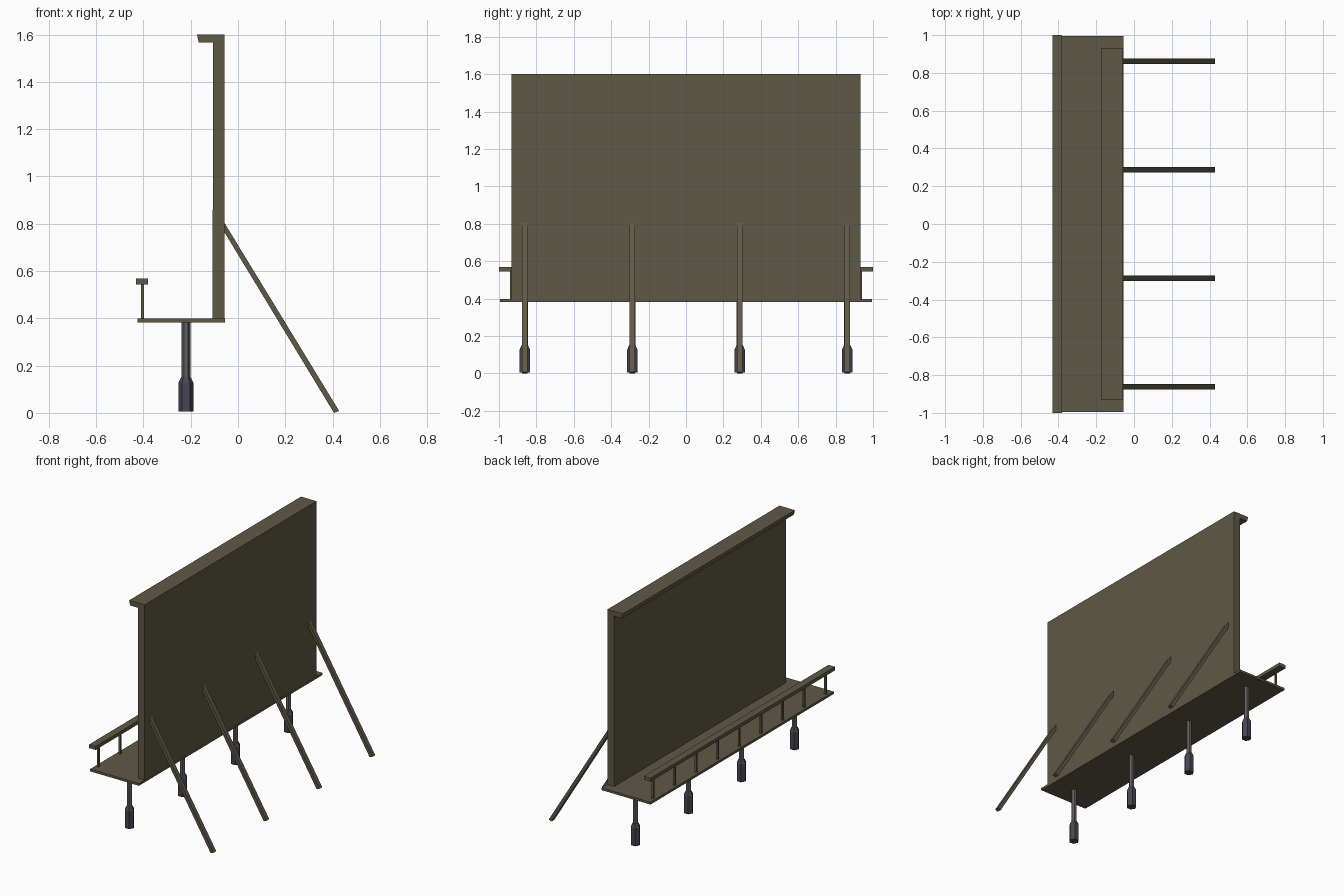
import bpy, bmesh, math

if "Cube" in bpy.data.objects:
    bpy.data.objects.remove(bpy.data.objects["Cube"])


def material(name, rgb):
    m = bpy.data.materials.new(name)
    m.diffuse_color = (*rgb, 1.0)
    m.use_nodes = True
    m.node_tree.nodes["Principled BSDF"].inputs["Base Color"].default_value = m.diffuse_color
    return m


OLIVE = material("olive brown", (0.115, 0.098, 0.060))
GREY = material("pole grey", (0.120, 0.116, 0.116))
SLATE = material("slate blue", (0.062, 0.058, 0.088))


def finish(name, bm, mat):
    bmesh.ops.recalc_face_normals(bm, faces=bm.faces)
    mesh = bpy.data.meshes.new(name)
    bm.to_mesh(mesh)
    bm.free()
    mesh.materials.append(mat)
    obj = bpy.data.objects.new(name, mesh)
    bpy.context.collection.objects.link(obj)
    return obj


def extrude_profile(name, points, y0, y1, mat):
    """Extrude an x-z outline along y."""
    bm = bmesh.new()
    face = bm.faces.new([bm.verts.new((x, y0, z)) for x, z in points])
    ext = bmesh.ops.extrude_face_region(bm, geom=[face])
    verts = [v for v in ext["geom"] if isinstance(v, bmesh.types.BMVert)]
    bmesh.ops.translate(bm, verts=verts, vec=(0, y1 - y0, 0))
    return finish(name, bm, mat)


def box(name, x0, x1, y0, y1, z0, z1, mat):
    return extrude_profile(name, [(x0, z0), (x1, z0), (x1, z1), (x0, z1)], y0, y1, mat)


def hex_column(name, x, y, rings, mat):
    """Six-sided column through (radius, z) rings."""
    bm = bmesh.new()
    loops = [[bm.verts.new((x + r * math.cos(i * math.pi / 3),
                            y + r * math.sin(i * math.pi / 3), z)) for i in range(6)]
             for r, z in rings]
    for a, b in zip(loops, loops[1:]):
        for i in range(6):
            j = (i + 1) % 6
            bm.faces.new((a[i], a[j], b[j], b[i]))
    bm.faces.new(loops[0])
    bm.faces.new(loops[-1])
    return finish(name, bm, mat)


# Display wall with overhanging top lip
extrude_profile("display_wall", [
    (-0.057, 0.395), (-0.057, 1.6), (-0.174, 1.6), (-0.166, 1.567),
    (-0.105, 1.567), (-0.108, 0.395)], -0.932, 0.932, OLIVE)

# Walkway deck
box("walkway_deck", -0.426, -0.056, -0.994, 0.994, 0.383, 0.399, OLIVE)

# Handrail and its posts
box("handrail", -0.431, -0.381, -1.0, 1.0, 0.544, 0.568, OLIVE)
for i in range(9):
    y = -0.935 + i * 1.87 / 8
    box(f"rail_post_{i + 1}", -0.411, -0.398, y - 0.0065, y + 0.0065, 0.397, 0.546, OLIVE)

# Support legs, footings and rear braces
brace = [(-0.058, 0.805), (0.428, 0.008), (0.406, 0.0), (-0.058, 0.765)]
for i, y in enumerate((-0.862, -0.287, 0.287, 0.862)):
    hex_column(f"support_pole_{i + 1}", -0.22, y, [(0.0185, 0.14), (0.0185, 0.385)], GREY)
    hex_column(f"pole_footing_{i + 1}", -0.22, y,
               [(0.032, 0.006), (0.032, 0.127), (0.0195, 0.152)], SLATE)
    extrude_profile(f"rear_brace_{i + 1}", brace, y - 0.015, y + 0.015, OLIVE)
